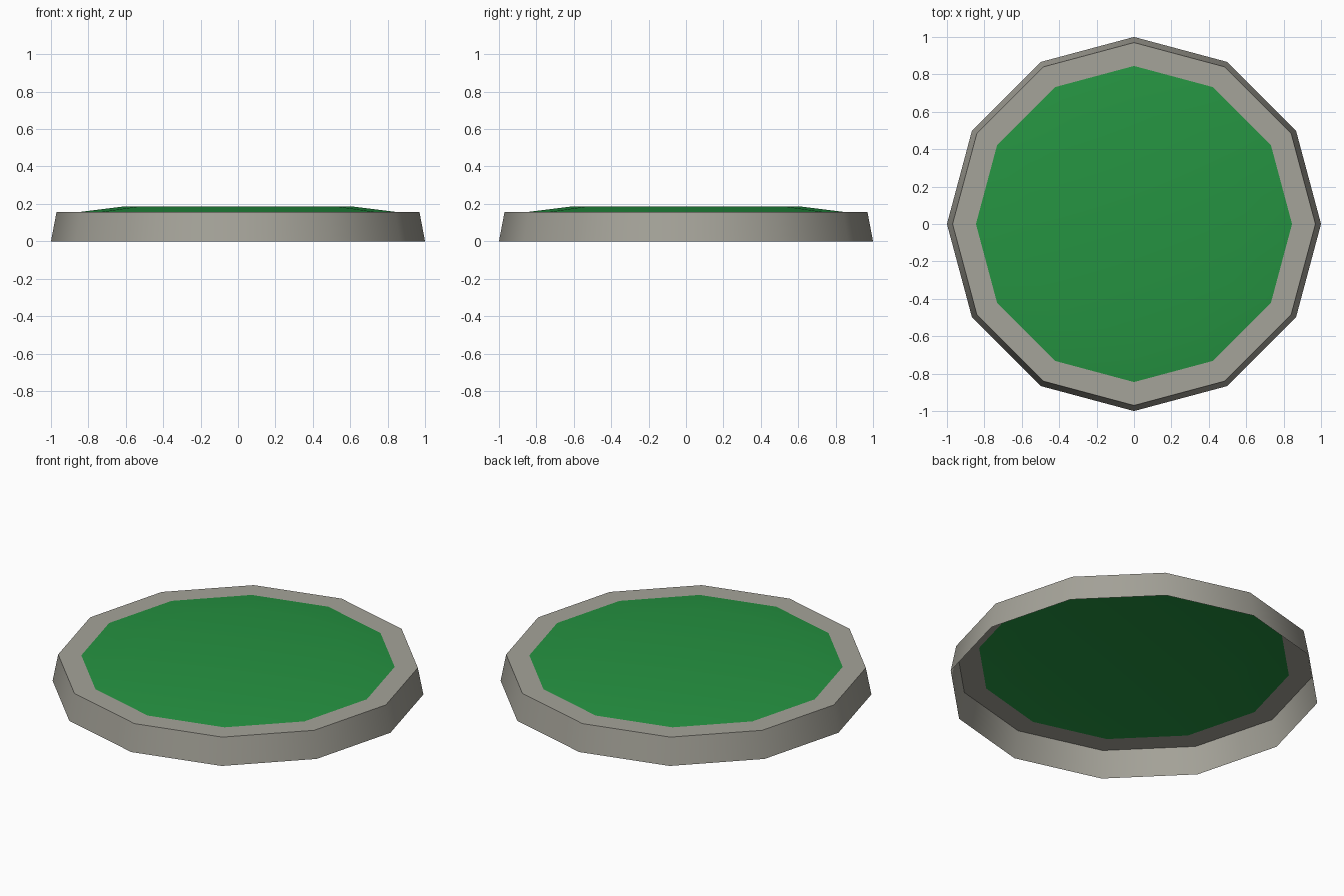
import bpy, bmesh, math

if "Cube" in bpy.data.objects:
    bpy.data.objects.remove(bpy.data.objects["Cube"])

SIDES = 12


def material(name, rgb):
    m = bpy.data.materials.new(name)
    m.diffuse_color = (*rgb, 1.0)
    m.use_nodes = True
    m.node_tree.nodes["Principled BSDF"].inputs["Base Color"].default_value = m.diffuse_color
    return m


def ring_shell(name, profile, mat, capped=False):
    """Revolve a (radius, height) profile, listed from outside in, with 12 sides."""
    bm = bmesh.new()
    rings = []
    for r, z in profile:
        rings.append([bm.verts.new((r * math.cos(2 * math.pi * i / SIDES),
                                    r * math.sin(2 * math.pi * i / SIDES), z))
                      for i in range(SIDES)])
    for a, b in zip(rings, rings[1:]):
        for i in range(SIDES):
            j = (i + 1) % SIDES
            bm.faces.new((a[i], a[j], b[j], b[i]))
    if capped:
        bm.faces.new(rings[-1])
    me = bpy.data.meshes.new(name)
    bm.to_mesh(me)
    bm.free()
    me.materials.append(mat)
    ob = bpy.data.objects.new(name, me)
    bpy.context.collection.objects.link(ob)
    bpy.ops.object.select_all(action='DESELECT')
    ob.select_set(True)
    bpy.context.view_layer.objects.active = ob
    bpy.ops.object.shade_smooth_by_angle(angle=math.radians(40))
    return ob


stone = material("stone grey", (0.376, 0.366, 0.319))
grass = material("grass green", (0.0185, 0.292, 0.053))

# Stone kerb: slanted outer wall and flat rim, open underneath
ring_shell("stone_kerb", [(1.0, 0.0), (0.97, 0.157), (0.845, 0.157)], stone)

# Grass: gently raised bed with a flat middle
ring_shell("grass_bed", [(0.845, 0.157), (0.605, 0.187)], grass, capped=True)
